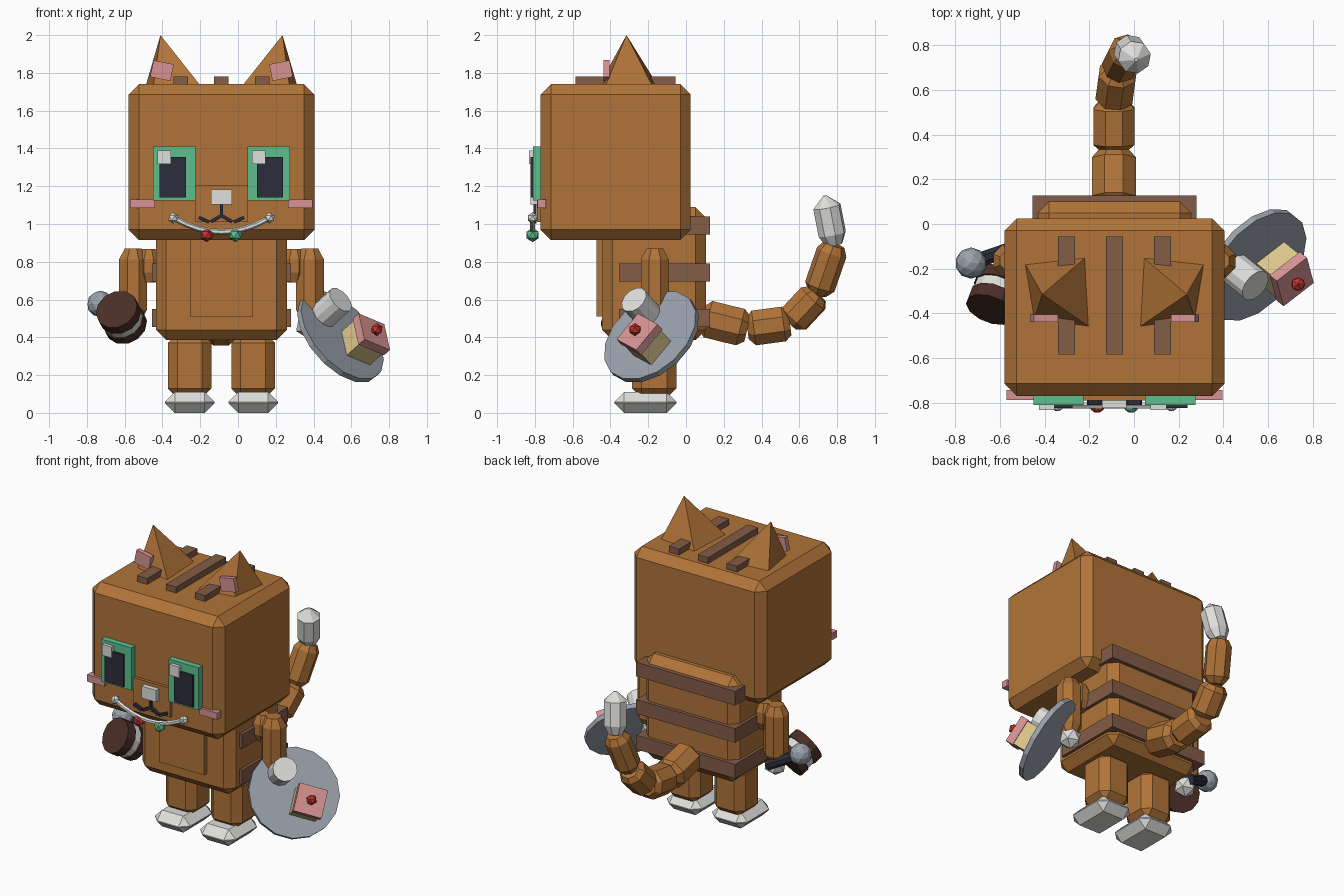
import bpy, bmesh, math
from mathutils import Vector, Matrix

cube = bpy.data.objects.get("Cube")
if cube:
    bpy.data.objects.remove(cube, do_unlink=True)

MID = -0.0875  # symmetry plane of the character


def material(name, r, g, b):
    m = bpy.data.materials.new(name)
    m.use_nodes = True
    m.diffuse_color = (r, g, b, 1)
    m.node_tree.nodes["Principled BSDF"].inputs["Base Color"].default_value = (r, g, b, 1)
    return m


fur = material("orange brown fur", 0.44, 0.175, 0.04)
stripe = material("stripe brown", 0.23, 0.108, 0.063)
green = material("eye green", 0.11, 0.53, 0.27)
navy = material("dark navy", 0.027, 0.027, 0.045)
pink = material("pink", 0.68, 0.29, 0.29)
grey = material("metal grey", 0.32, 0.36, 0.41)
white = material("off white", 0.74, 0.74, 0.72)
tan = material("sponge tan", 0.72, 0.57, 0.27)
red = material("red", 0.56, 0.035, 0.025)
chocolate = material("chocolate", 0.07, 0.027, 0.02)


def finish(name, bm, mat, matrix=None):
    bmesh.ops.recalc_face_normals(bm, faces=bm.faces)
    if matrix:
        bm.transform(matrix)
    me = bpy.data.meshes.new(name)
    bm.to_mesh(me)
    bm.free()
    me.materials.append(mat)
    ob = bpy.data.objects.new(name, me)
    bpy.context.collection.objects.link(ob)
    return ob


def block(name, mat, center, size, bevel=0, rot=None):
    bm = bmesh.new()
    bmesh.ops.create_cube(bm, size=1, matrix=Matrix.Diagonal((*size, 1)))
    if bevel:
        bmesh.ops.bevel(bm, geom=bm.edges[:], offset=bevel, segments=1,
                        affect='EDGES', clamp_overlap=True)
    place = Matrix.Translation(center)
    return finish(name, bm, mat, place @ rot if rot else place)


def span(name, mat, x, y, z, bevel=0):
    """Block given by its (low, high) range on each axis."""
    return block(name, mat, [(a + b) / 2 for a, b in (x, y, z)],
                 [b - a for a, b in (x, y, z)], bevel)


def lathe(name, mat, start, end, rings, sides=8):
    """Faceted solid along start-end; rings are (fraction, radius)."""
    start, end = Vector(start), Vector(end)
    axis = end - start
    turn = axis.to_track_quat('Z', 'Y').to_matrix().to_4x4()
    bm = bmesh.new()
    loops = []
    for t, r in rings:
        loops.append([bm.verts.new((r * math.cos(a), r * math.sin(a), t * axis.length))
                      for a in (math.tau * (i + 0.5) / sides for i in range(sides))])
    for a, b in zip(loops, loops[1:]):
        for i in range(sides):
            j = (i + 1) % sides
            bm.faces.new((a[i], a[j], b[j], b[i]))
    bm.faces.new(loops[0])
    bm.faces.new(loops[-1])
    return finish(name, bm, mat, Matrix.Translation(start) @ turn)


def rod(name, mat, start, end, r, sides=8):
    return lathe(name, mat, start, end, [(0, r), (1, r)], sides)


def capsule(name, mat, start, end, r, cap=0.2, tip=0.6):
    return lathe(name, mat, start, end, [(0, r * 0.6), (cap, r), (1 - cap, r), (1, r * tip)])


def ball(name, mat, center, r, detail=1):
    bm = bmesh.new()
    bmesh.ops.create_icosphere(bm, subdivisions=detail, radius=r)
    return finish(name, bm, mat, Matrix.Translation(center))


# Head, muzzle and body
span("head", fur, (-0.58, 0.405), (-0.77, 0.025), (0.915, 1.74), 0.055)
span("muzzle", fur, (-0.225, 0.05), (-0.79, -0.74), (1.01, 1.205))
span("body", fur, (-0.435, 0.26), (-0.445, 0.105), (0.385, 1.09), 0.055)
span("belly", fur, (-0.255, 0.08), (-0.475, -0.4), (0.51, 1.0))
for i, z in enumerate((0.455, 0.695, 0.945)):
    span(f"back_stripe_{i}", stripe, (-0.455, 0.28), (-0.355, 0.128), (z, z + 0.095))
for x in (-0.215, 0, 0.215):
    block("head_stripe", stripe, (MID + x, -0.32, 1.755), (0.077, 0.53, 0.05))

# Paired parts: ears, eyes, cheeks, limbs
for side, s in (("left", 1), ("right", -1)):
    def at(x, y, z):
        return (MID + s * x, y, z)

    bm = bmesh.new()
    base = [bm.verts.new(at(x, y, 1.735)) for x, y in
            ((0.13, -0.15), (0.4, -0.18), (0.36, -0.425), (0.113, -0.46))]
    apex = bm.verts.new(at(0.323, -0.315, 2.0))
    bm.faces.new(base)
    for i in range(4):
        bm.faces.new((base[i], base[(i + 1) % 4], apex))
    finish(side + "_ear", bm, fur)
    block(side + "_inner_ear", pink, at(0.315, -0.422, 1.812), (0.11, 0.032, 0.09),
          rot=Matrix.Rotation(-s * 0.2, 4, 'Y'))

    block(side + "_eye", green, at(0.25, -0.785, 1.268), (0.225, 0.05, 0.285))
    block(side + "_pupil", navy, at(0.257, -0.808, 1.247), (0.14, 0.03, 0.215))
    glint = at(0.25, 0, 0)[0] - 0.053
    block(side + "_eye_glint", white, (glint, -0.815, 1.353), (0.07, 0.035, 0.073))
    block(side + "_cheek", pink, at(0.418, -0.765, 1.108), (0.13, 0.045, 0.046))

    capsule(side + "_shoulder", fur, at(0.385, -0.165, 0.69), at(0.385, -0.165, 0.868), 0.065, 0.3)
    capsule(side + "_arm", fur, at(0.468, -0.165, 0.49), at(0.468, -0.165, 0.87), 0.08, 0.15)
    ball(side + "_hand", white, at(0.46, -0.165, 0.465), 0.072)
    block(side + "_leg", fur, at(0.168, -0.168, 0.25), (0.232, 0.235, 0.34), 0.05)
    block(side + "_foot", white, at(0.168, -0.215, 0.055), (0.262, 0.33, 0.11), 0.052)

    # Two strokes of the mouth on each side
    rod(side + "_mouth_inner", navy, at(0, -0.8, 1.045), at(0.055, -0.8, 1.012), 0.013, 4)
    rod(side + "_mouth_outer", navy, at(0.065, -0.8, 1.01), at(0.12, -0.8, 1.035), 0.013, 4)
    ball(side + "_chain_bead", white, at(0.255, -0.812, 1.032), 0.03)

block("nose", white, (MID, -0.795, 1.142), (0.11, 0.055, 0.08))
rod("mouth_center", navy, (MID, -0.8, 1.035), (MID, -0.8, 1.11), 0.012, 4)

# Curved chain with two gems below the mouth
count = 8
path = [(MID + 0.255 * t, -0.812, 0.958 + 0.075 * t * t)
        for t in (2 * i / count - 1 for i in range(count + 1))]
for a, b in zip(path, path[1:]):
    rod("chain_link", white, a, b, 0.015, 6)
ball("red_gem", red, (MID - 0.077, -0.812, 0.942), 0.038)
ball("green_gem", green, (MID + 0.075, -0.812, 0.942), 0.038)

# Segmented tail with pale tip
tail = [(-0.09, 0.08, 0.505), (-0.09, 0.325, 0.445), (-0.09, 0.55, 0.475),
        (-0.07, 0.695, 0.63), (-0.025, 0.785, 0.89)]
for i, r in enumerate((0.107, 0.1, 0.09, 0.082)):
    capsule(f"tail_{i}", fur, tail[i], tail[i + 1], r, 0.15, 0.7)
capsule("tail_tip", white, tail[-1], (0.01, 0.735, 1.15), 0.075, 0.22, 0.12)

# Tilted plate in the left hand, carrying a cup and a cake
normal = Vector((0.638, -0.517, 0.57)).normalized()
edge = Vector((-0.17, 0.63, 0.76))
edge = (edge - normal * edge.dot(normal)).normalized()
tilt = Matrix((edge.cross(normal), edge, normal)).transposed().to_4x4()
center = Vector((0.545, -0.185, 0.405))
rod("plate", grey, center - normal * 0.02, center + normal * 0.012, 0.285, 16)
cup = Vector((0.505, -0.245, 0.565))
rod("cup", white, cup - normal * 0.08, cup + normal * 0.06, 0.077, 12)
cake = Vector((0.655, -0.205, 0.37))
block("cake_sponge", tan, cake, (0.165, 0.165, 0.12), rot=tilt)
block("cake_icing", pink, cake + normal * 0.08, (0.18, 0.18, 0.05), rot=tilt)
ball("cherry", red, cake + normal * 0.125, 0.034)

# Sandwich biscuit and microphone in the right hand
facing = Vector((-0.3, -0.78, 0.5)).normalized()
snack = Vector((-0.617, -0.315, 0.505))
for name, mat, a, b, r in (("biscuit_back", chocolate, -0.085, -0.03, 0.115),
                           ("biscuit_cream", white, -0.03, 0.02, 0.108),
                           ("biscuit_front", chocolate, 0.02, 0.085, 0.115)):
    rod(name, mat, snack + facing * a, snack + facing * b, r, 12)
rod("microphone_handle", navy, (-0.53, -0.105, 0.48), (-0.72, -0.17, 0.57), 0.035)
ball("microphone_head", grey, (-0.73, -0.175, 0.577), 0.07, 2)
